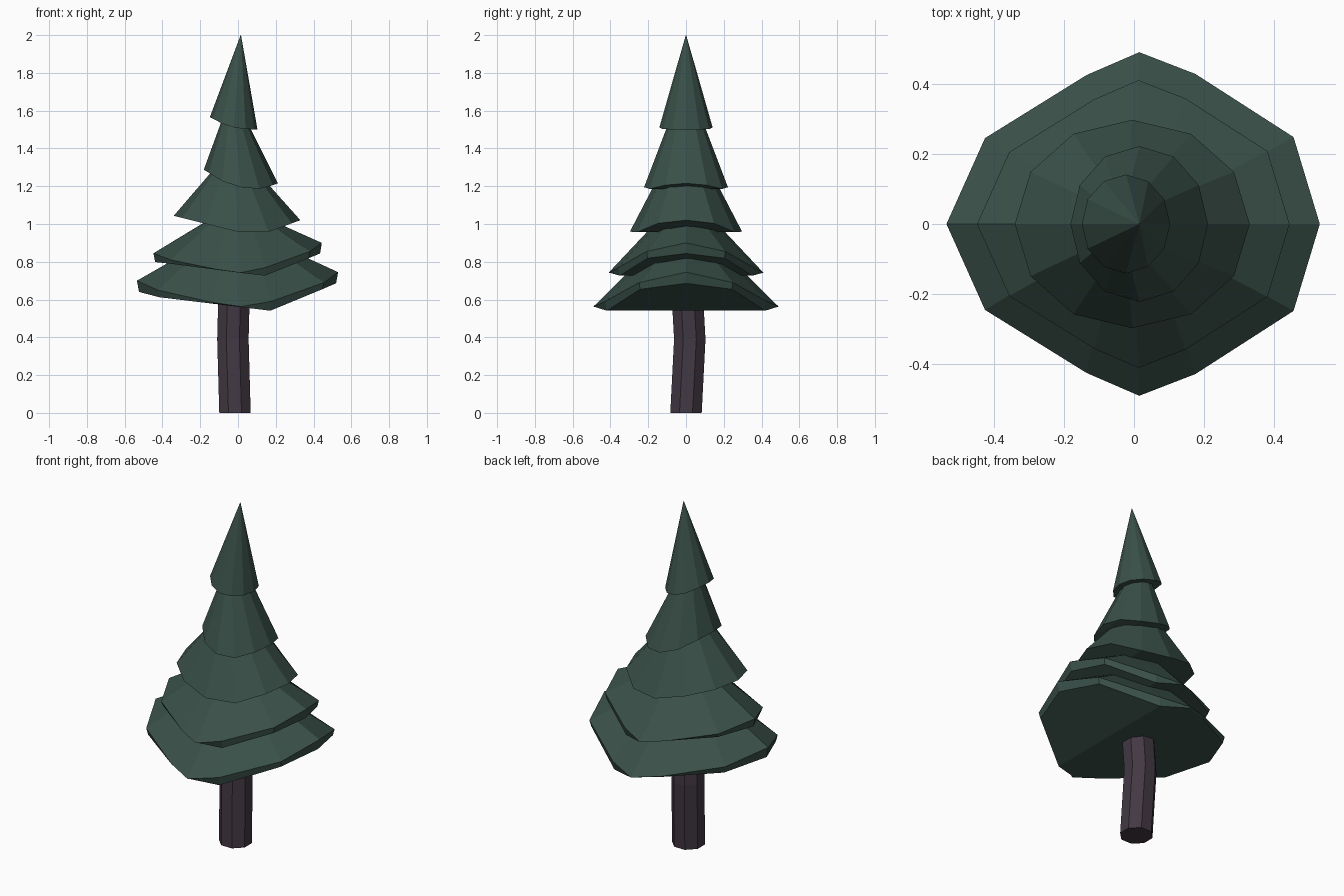
import bpy, math

if "Cube" in bpy.data.objects:
    bpy.data.objects.remove(bpy.data.objects["Cube"])


def material(name, rgb):
    m = bpy.data.materials.new(name)
    m.diffuse_color = (*rgb, 1)
    m.use_nodes = True
    m.node_tree.nodes["Principled BSDF"].inputs["Base Color"].default_value = m.diffuse_color
    return m


GREEN = material("needles", (0.042, 0.08, 0.066))
BROWN = material("bark", (0.055, 0.04, 0.055))


def make(name, verts, faces, mat):
    me = bpy.data.meshes.new(name)
    me.from_pydata(verts, [], faces)
    me.materials.append(mat)
    ob = bpy.data.objects.new(name, me)
    bpy.context.collection.objects.link(ob)
    return ob


def mirror(half):
    """Seven points from +x round to -x become a closed 12-point ring."""
    return half + [(x, -y, z) for x, y, z in half[-2:0:-1]]


def circle(cx, rx, ry, z):
    return [(cx + rx * math.cos(i * math.pi / 6), ry * math.sin(i * math.pi / 6), z)
            for i in range(7)]


def sag(x, pts):
    """Height of a drooping hem at x, interpolated through (x, z) points."""
    for (x0, z0), (x1, z1) in zip(pts, pts[1:]):
        if x <= x1:
            return z0 + (z1 - z0) * (x - x0) / (x1 - x0)
    return pts[-1][1]


def tier(name, halves):
    """Loft half rings from hem to top; the hem is closed by strips across y."""
    verts = [p for h in halves for p in mirror(h)]
    faces = []
    for r in range(len(halves) - 1):
        for i in range(12):
            j = (i + 1) % 12
            a = r * 12
            faces.append((a + i, a + j, a + 12 + j, a + 12 + i))
    faces += [(0, 11, 1), (5, 7, 6)]
    faces += [(i, 12 - i, 11 - i, i + 1) for i in range(1, 5)]
    t = (len(halves) - 1) * 12
    faces.append(tuple(range(t, t + 12)))
    make(name, verts, faces, GREEN)


# two wide lower tiers with a thick, sagging rim
outline = [(0.53, 0), (0.455, 0.248), (0.175, 0.428), (0.015, 0.49),
           (-0.135, 0.425), (-0.425, 0.245), (-0.535, 0)]
for name, s, rim, hem, top in (
    ("tier_1", 1.0, (0.745, 0.69, 0.59, 0.563, 0.585, 0.65, 0.70),
     [(-0.54, 0.645), (-0.43, 0.614), (0.18, 0.54), (0.54, 0.695)], circle(0, 0.15, 0.13, 0.92)),
    ("tier_2", 0.837, (0.90, 0.855, 0.77, 0.742, 0.76, 0.81, 0.845),
     [(-0.45, 0.80), (-0.36, 0.79), (0.14, 0.725), (0.45, 0.85)], circle(0, 0.11, 0.12, 1.05)),
):
    upper = [(x * s, y * s, z) for (x, y), z in zip(outline, rim)]
    lower = [(x * 0.98, y * 0.98, sag(x * 0.98, hem)) for x, y, _ in upper]
    tier(name, [lower, upper, top])

# three narrower upper tiers with a sharp hem
for name, (cx, rx, ry), hem, top in (
    ("tier_3", (-0.005, 0.335, 0.297),
     [(-0.35, 1.046), (0.02, 0.953), (0.16, 0.957), (0.34, 1.024)], circle(-0.02, 0.10, 0.12, 1.3)),
    ("tier_4", (0.015, 0.196, 0.222),
     [(-0.185, 1.29), (-0.08, 1.225), (0.03, 1.19), (0.13, 1.185), (0.215, 1.217)],
     circle(-0.025, 0.035, 0.06, 1.62)),
    ("tier_5", (-0.023, 0.126, 0.141),
     [(-0.15, 1.566), (-0.08, 1.53), (0.0, 1.504), (0.11, 1.5)], circle(0.015, 0.001, 0.001, 2.0)),
):
    ring = [(x, y, sag(x, hem)) for x, y, _ in circle(cx, rx, ry, 0)]
    tier(name, [ring, top])

# slightly bent eight-sided trunk
levels = [(-0.016, 0, 0), (-0.027, 0.02, 0.39), (-0.02, 0.005, 0.66)]
verts = [(cx + 0.09 * math.cos((i + .5) * math.pi / 4),
          cy + 0.09 * math.sin((i + .5) * math.pi / 4), z)
         for cx, cy, z in levels for i in range(8)]
faces = [(r + i, r + (i + 1) % 8, r + 8 + (i + 1) % 8, r + 8 + i)
         for r in (0, 8) for i in range(8)]
faces += [tuple(range(7, -1, -1)), tuple(range(16, 24))]
make("trunk", verts, faces, BROWN)
